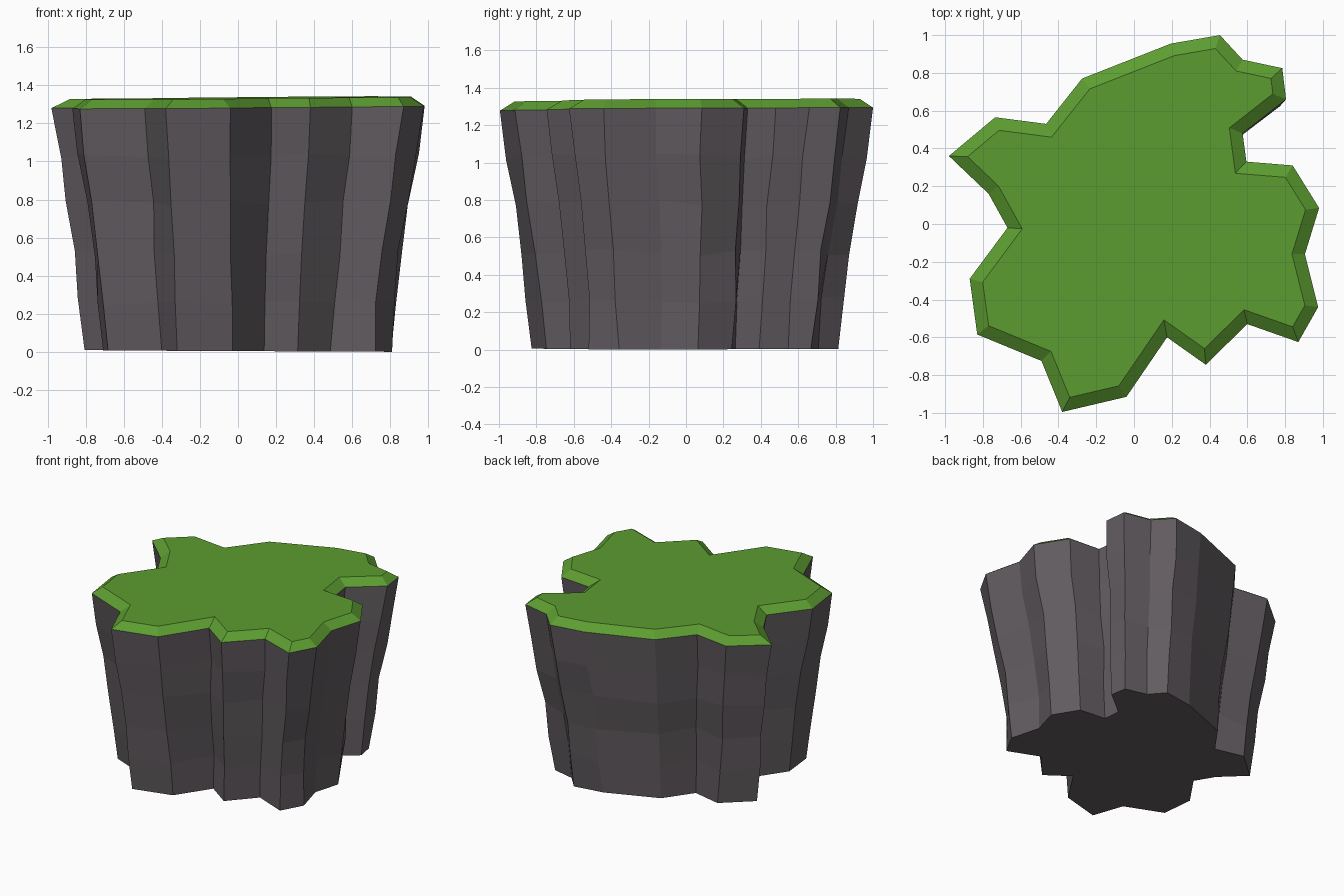
import bpy, random
from mathutils import Vector

if "Cube" in bpy.data.objects:
    bpy.data.objects.remove(bpy.data.objects["Cube"])

random.seed(4)

# Jagged plateau rim seen from above, counter-clockwise from the left tip
RIM = [(-.98, .36), (-.77, .16), (-.67, -.02), (-.87, -.29), (-.83, -.585), (-.49, -.725),
       (-.38, -.995), (-.04, -.915), (.175, -.60), (.38, -.745), (.60, -.53), (.87, -.625),
       (.975, -.44), (.905, -.16), (.98, .085), (.84, .31), (.595, .33), (.575, .48),
       (.805, .66), (.785, .825), (.575, .87), (.455, 1.0), (.195, .955), (-.275, .77),
       (-.465, .53), (-.735, .565)]
RIM = [Vector(p) for p in RIM]


def material(name, rgb):
    m = bpy.data.materials.new(name)
    m.diffuse_color = (*rgb, 1)
    m.use_nodes = True
    m.node_tree.nodes["Principled BSDF"].inputs["Base Color"].default_value = m.diffuse_color
    return m


def inset(loop, d):
    """Mitred inward offset of a counter-clockwise outline."""
    out = []
    for i, p in enumerate(loop):
        a = (p - loop[i - 1]).normalized()
        b = (loop[(i + 1) % len(loop)] - p).normalized()
        na, nb = Vector((-a.y, a.x)), Vector((-b.y, b.x))
        out.append(p + (na + nb) * d / (1 + na.dot(nb)))
    return out


def loft(name, rings, mat, cap_bottom=False, cap_top=False):
    """Skin a stack of rings with flat quads, optionally closing the ends."""
    n = len(rings[0])
    verts = [v for r in rings for v in r]
    faces = [(k * n + i, k * n + (i + 1) % n, (k + 1) * n + (i + 1) % n, (k + 1) * n + i)
             for k in range(len(rings) - 1) for i in range(n)]
    if cap_bottom:
        faces.append(tuple(reversed(range(n))))
    if cap_top:
        faces.append(tuple(range((len(rings) - 1) * n, len(rings) * n)))
    me = bpy.data.meshes.new(name)
    me.from_pydata(verts, [], faces)
    me.materials.append(mat)
    ob = bpy.data.objects.new(name, me)
    bpy.context.collection.objects.link(ob)
    return ob


# Slightly tilted rim where rock meets grass
rim = [(p.x, p.y, 1.285 + .007 * p.x + .005 * p.y) for p in RIM]

# Rock wall: rings taper towards the base with a little irregularity
rings = []
for z, s in ((0, .82), (.265, .845), (.52, .875), (.78, .92), (1.03, .96)):
    ring = []
    for p in RIM:
        q = p * (s + random.uniform(-.01, .01))
        dz = random.uniform(-.02, .02) if z else .005 - .004 * p.x + .001 * p.y
        ring.append((q.x + random.uniform(-.009, .009), q.y + random.uniform(-.009, .009),
                     max(0, z + dz)))
    rings.append(ring)
loft("rock_wall", rings + [rim], material("dark grey rock", (.122, .107, .118)), cap_bottom=True)

# Grass cap: sloped edge band and flat top
top = [(p.x, p.y, 1.333 + .008 * p.x + .005 * p.y) for p in inset(RIM, .066)]
loft("grass_cap", [rim, top], material("grass green", (.108, .335, .03)), cap_top=True)
